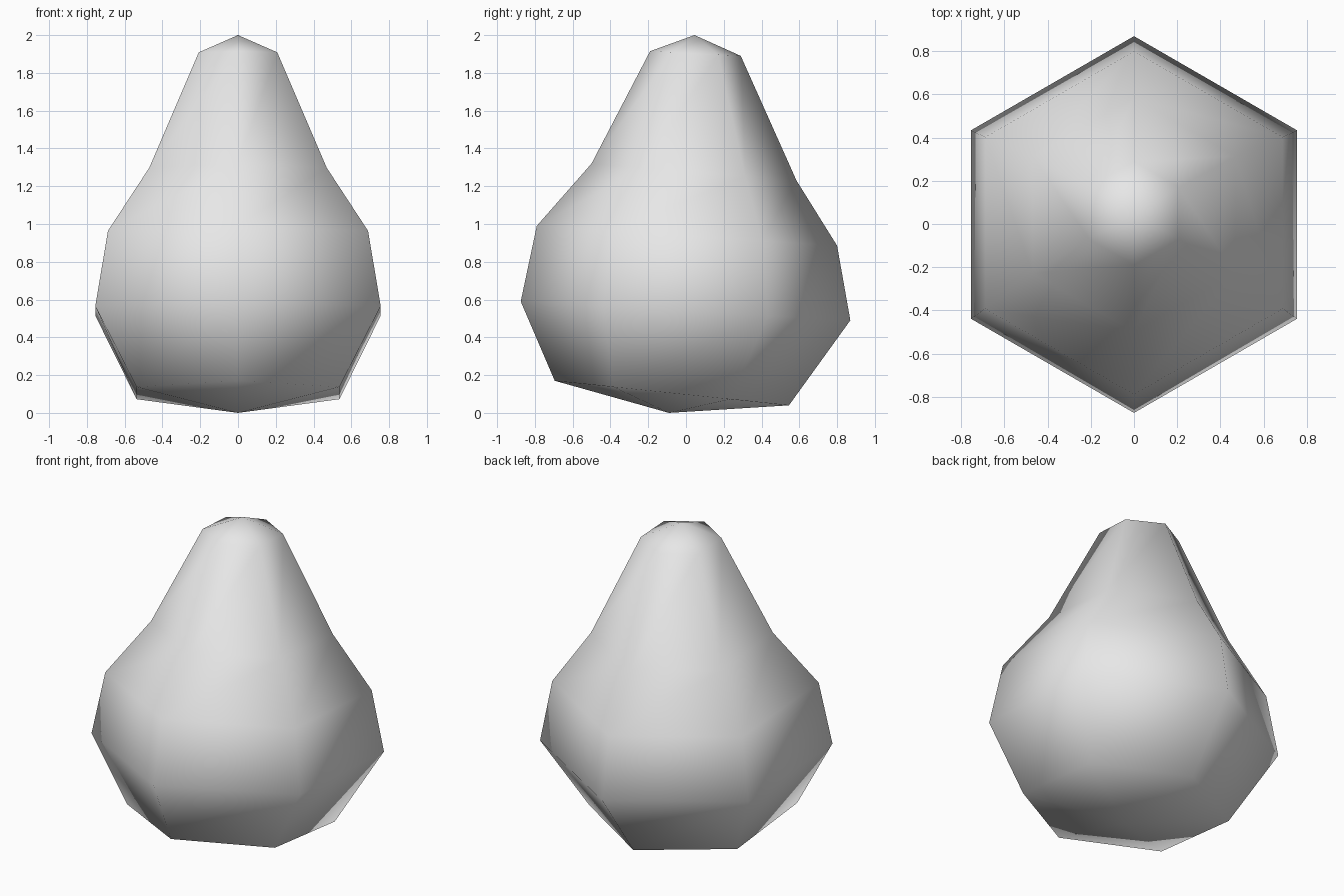
import bpy
import bmesh
import math

old = bpy.data.objects.get("Cube")
if old:
    bpy.data.objects.remove(old, do_unlink=True)

# Plain grey skin
skin = bpy.data.materials.new("plain_grey")
skin.use_nodes = True
grey = (0.8, 0.8, 0.8, 1.0)
skin.diffuse_color = grey
skin.node_tree.nodes["Principled BSDF"].inputs["Base Color"].default_value = grey

SIDES = 6
# Profile from bottom to top: front point (y, z) and back point (y, z) of each ring
RINGS = [
    ((-0.695, 0.17), (0.545, 0.04)),
    ((-0.875, 0.59), (0.87, 0.49)),
    ((-0.79, 0.99), (0.80, 0.885)),
    ((-0.50, 1.32), (0.585, 1.23)),
    ((-0.19, 1.915), (0.29, 1.89)),
]
BOTTOM = (0, -0.09, 0.0)
TOP = (0, 0.045, 2.0)


def tilted_ring(bm, front, back):
    """Regular hexagon ring whose height leans from front to back."""
    cy, cz = (front[0] + back[0]) / 2, (front[1] + back[1]) / 2
    radius, lean = (back[0] - front[0]) / 2, (back[1] - front[1]) / 2
    verts = []
    for i in range(SIDES):
        a = math.tau * i / SIDES
        s, c = math.sin(a), math.cos(a)
        verts.append(bm.verts.new((radius * s, cy - radius * c, cz - lean * c)))
    return verts


# Pear-shaped body: bridged rings closed by a fan at each end
bm = bmesh.new()
rings = [tilted_ring(bm, f, b) for f, b in RINGS]
bottom, top = bm.verts.new(BOTTOM), bm.verts.new(TOP)
for i in range(SIDES):
    j = (i + 1) % SIDES
    for low, high in zip(rings, rings[1:]):
        bm.faces.new((low[i], low[j], high[j], high[i]))
    bm.faces.new((bottom, rings[0][j], rings[0][i]))
    bm.faces.new((top, rings[-1][i], rings[-1][j]))
bmesh.ops.recalc_face_normals(bm, faces=bm.faces)
for face in bm.faces:
    face.smooth = True

mesh = bpy.data.meshes.new("pear_body")
bm.to_mesh(mesh)
bm.free()
mesh.materials.append(skin)
body = bpy.data.objects.new("pear_body", mesh)
bpy.context.collection.objects.link(body)
